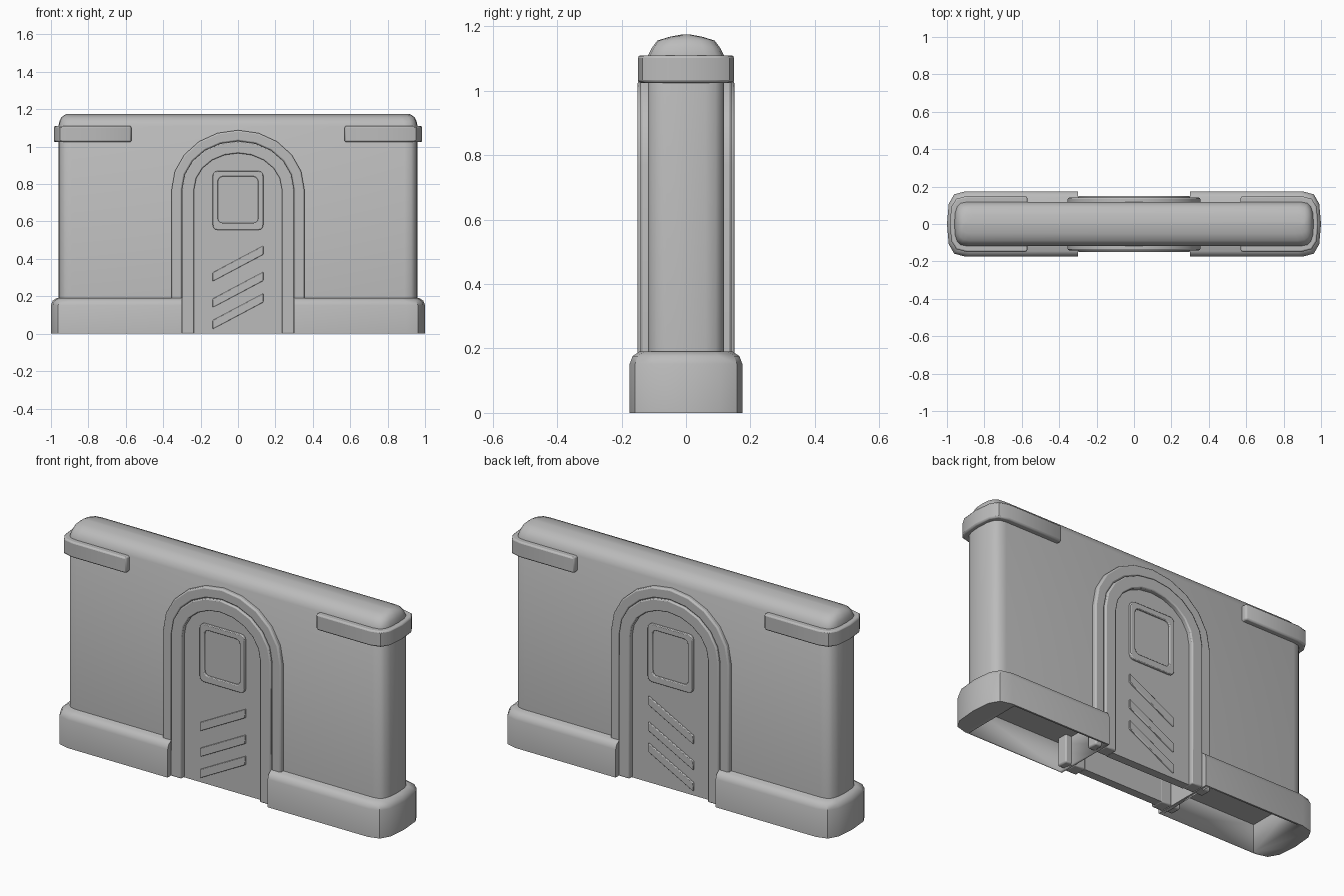
import bpy, bmesh, math

if "Cube" in bpy.data.objects:
    bpy.data.objects.remove(bpy.data.objects["Cube"])

grey = bpy.data.materials.new("wall_grey")
grey.diffuse_color = (0.5, 0.5, 0.5, 1)
grey.use_nodes = True
grey.node_tree.nodes["Principled BSDF"].inputs["Base Color"].default_value = grey.diffuse_color


def make(name, verts, faces, bevel=0.0, mirror=None, angle=35):
    me = bpy.data.meshes.new(name)
    me.from_pydata(verts, [], faces)
    bm = bmesh.new()
    bm.from_mesh(me)
    bmesh.ops.recalc_face_normals(bm, faces=bm.faces)
    bm.to_mesh(me)
    bm.free()
    me.materials.append(grey)
    ob = bpy.data.objects.new(name, me)
    bpy.context.collection.objects.link(ob)
    bpy.ops.object.select_all(action='DESELECT')
    ob.select_set(True)
    bpy.context.view_layer.objects.active = ob
    bpy.ops.object.shade_smooth_by_angle(angle=math.radians(angle))
    if bevel:
        m = ob.modifiers.new("edge_bevel", 'BEVEL')
        m.width, m.segments, m.limit_method = bevel, 2, 'ANGLE'
        m.angle_limit = math.radians(50)
    if mirror:
        m = ob.modifiers.new("mirror", 'MIRROR')
        m.use_axis = [a == mirror for a in "xyz"]
    return ob


def end_cap(length, half, depth, n=6, power=0.7):
    """Rounded end in plan, running from +y round to -y."""
    pts = []
    for i in range(n + 1):
        a = math.pi / 2 - math.pi * i / n
        c, s = max(0, math.cos(a)), math.sin(a)
        pts.append((length - depth + depth * c ** power,
                    math.copysign(half * abs(s) ** power, s)))
    return pts


def loft(name, rings, **kw):
    """Closed solid through stacked (z, outline) rings."""
    n = len(rings[0][1])
    verts = [(x, y, z) for z, ring in rings for x, y in ring]
    faces = [list(range(n)), list(range(len(verts) - n, len(verts)))]
    for r in range(len(rings) - 1):
        for i in range(n):
            j = (i + 1) % n
            faces.append((r * n + i, r * n + j, r * n + n + j, r * n + n + i))
    return make(name, verts, faces, **kw)


def plate(name, outer, y0, y1, hole=None, closed=True, **kw):
    """Front outline extruded in y, optionally a band round a hole."""
    n = len(outer)
    if not hole:
        verts = [(x, y, z) for y in (y0, y1) for x, z in outer]
        faces = [list(range(n)), list(range(n, 2 * n))]
        faces += [(i, (i + 1) % n, n + (i + 1) % n, n + i) for i in range(n)]
        return make(name, verts, faces, mirror="y", **kw)
    verts = [(x, y, z) for y in (y0, y1) for o in (outer, hole) for x, z in o]
    faces = []
    for i in range(n if closed else n - 1):
        j = (i + 1) % n
        loop = (0, 2 * n, 3 * n, n)
        for k in range(4):
            a, b = loop[k], loop[(k + 1) % 4]
            faces.append((a + i, a + j, b + j, b + i))
    if not closed:
        for i in (0, n - 1):
            faces.append((i, 2 * n + i, 3 * n + i, n + i))
    return make(name, verts, faces, mirror="y", **kw)


def arch(half, top, spring=0.77, n=10):
    pts = [(half, 0)]
    for i in range(n + 1):
        a = math.pi * i / n
        pts.append((half * math.cos(a), spring + (top - spring) * math.sin(a)))
    return pts + [(-half, 0)]


def rounded_rect(hw, z0, z1, r):
    pts = []
    for cx, cz, a0 in ((hw - r, z1 - r, 0), (r - hw, z1 - r, 90),
                       (r - hw, z0 + r, 180), (hw - r, z0 + r, 270)):
        for k in range(4):
            a = math.radians(a0 + 30 * k)
            pts.append((cx + r * math.cos(a), cz + r * math.sin(a)))
    return pts


# Wall body with rounded ends and domed top
body = []
for z, length, half in ((0.15, 0.96, 0.118), (1.11, 0.96, 0.118), (1.135, 0.955, 0.105),
                        (1.156, 0.945, 0.089), (1.168, 0.93, 0.05), (1.175, 0.915, 0.012)):
    cap = end_cap(length, half, 0.07, 8)
    body.append((z, cap + [(-x, -y) for x, y in cap]))
loft("wall_body", body, angle=40)

# Base skirts wrapping each end, hollow underneath
skirt = loft("base_skirt", [
    (z, [(0.30, 0.175 - i)] + end_cap(1 - i, 0.175 - i, 0.10) + [(0.30, i - 0.175)])
    for z, i in ((0, 0), (0.152, 0), (0.176, 0.009), (0.19, 0.03))], angle=40)
cutter = loft("skirt_cutter", [(z, [(0.32, 0.165), (0.88, 0.165), (0.88, -0.165), (0.32, -0.165)])
                               for z in (-0.1, 0.149)])
cutter.hide_render = True
cutter.hide_viewport = True
cut = skirt.modifiers.new("hollow", 'BOOLEAN')
cut.operation, cut.object, cut.solver = 'DIFFERENCE', cutter, 'EXACT'
mir = skirt.modifiers.new("mirror", 'MIRROR')

# Corner bands under the domed top
band = [(0.57, 0.143), (0.58, 0.149)] + end_cap(0.985, 0.149, 0.09)
band += [(0.58, -0.149), (0.57, -0.143)]
loft("corner_band", [(1.025, band), (1.11, band)], bevel=0.008, mirror="x")

# Door surround, inner surround and door leaf on both faces
plate("door_surround", arch(0.355, 1.088), 0.08, 0.141, hole=arch(0.30, 1.03),
      closed=False, bevel=0.008)
plate("door_inner_surround", arch(0.30, 1.03), 0.08, 0.15, hole=arch(0.235, 0.965),
      closed=False, bevel=0.006)
plate("door_leaf", arch(0.237, 0.967), 0.08, 0.125)

# Window frame and pane
plate("window_frame", rounded_rect(0.135, 0.555, 0.87, 0.025), 0.12, 0.138,
      hole=rounded_rect(0.107, 0.592, 0.84, 0.025), bevel=0.004)
plate("window_pane", rounded_rect(0.11, 0.59, 0.842, 0.025), 0.12, 0.128)

# Slanted door slats
for k, z in enumerate((0.025, 0.14, 0.28)):
    plate(f"door_slat_{k + 1}", [(-0.135, z), (0.135, z + 0.143),
                                 (0.135, z + 0.19), (-0.135, z + 0.047)], 0.12, 0.133, bevel=0.003)
